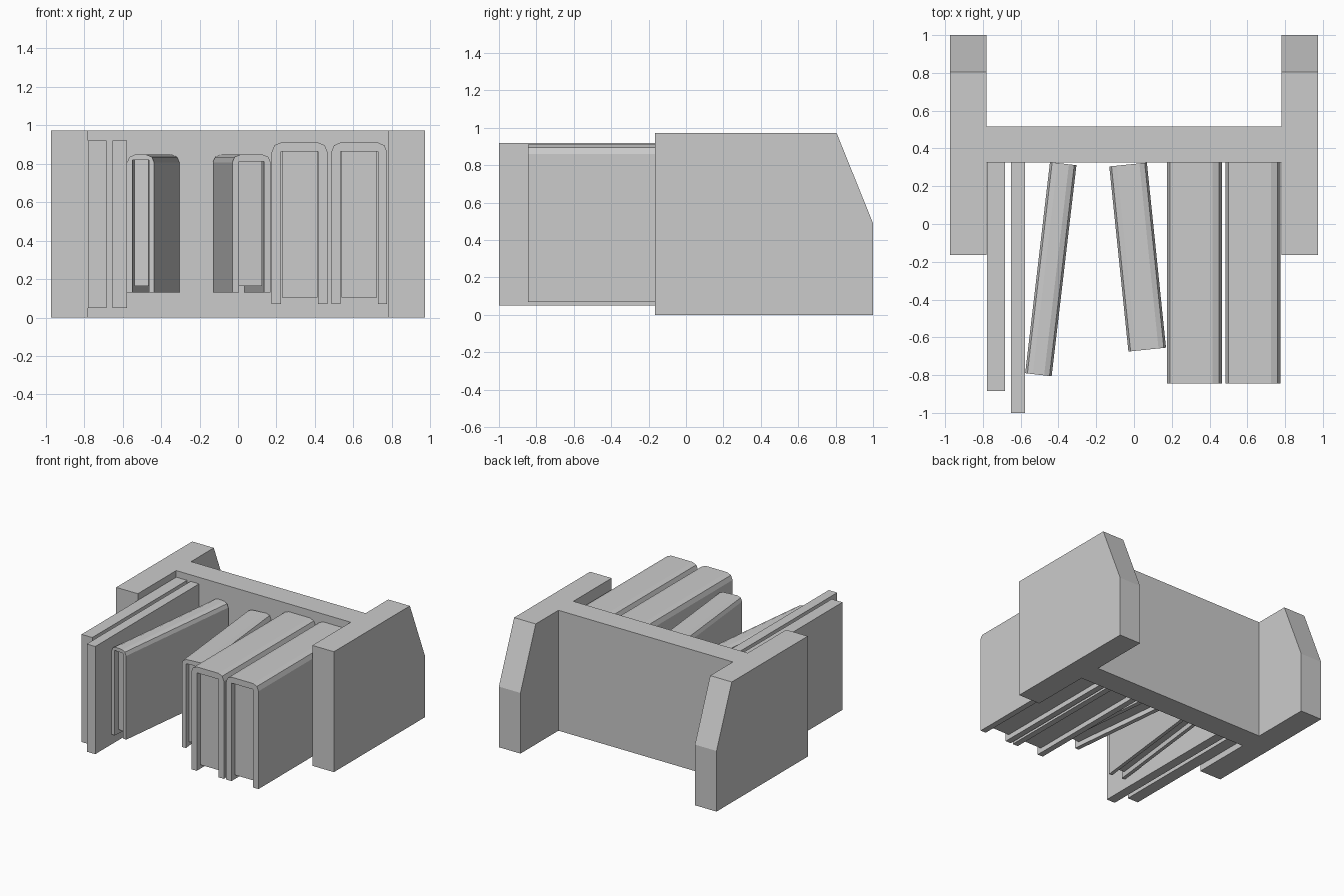
import bpy, bmesh, math
from mathutils import Vector, Matrix

if "Cube" in bpy.data.objects:
    bpy.data.objects.remove(bpy.data.objects["Cube"])


def finish(bm, name):
    bmesh.ops.recalc_face_normals(bm, faces=bm.faces)
    me = bpy.data.meshes.new(name)
    bm.to_mesh(me)
    bm.free()
    ob = bpy.data.objects.new(name, me)
    bpy.context.collection.objects.link(ob)
    return ob


def prism(points, direction):
    bm = bmesh.new()
    face = bm.faces.new([bm.verts.new(p) for p in points])
    ext = bmesh.ops.extrude_face_region(bm, geom=[face])
    verts = [g for g in ext["geom"] if isinstance(g, bmesh.types.BMVert)]
    bmesh.ops.translate(bm, verts=verts, vec=direction)
    return bm


def box(name, x0, x1, y0, y1, z0, z1):
    pts = [(x0, y0, z0), (x1, y0, z0), (x1, y1, z0), (x0, y1, z0)]
    return finish(prism(pts, (0, 0, z1 - z0)), name)


def book(name, front, angle, width, length, z0, z1, t, r, page_z0):
    """Cover folded over the top (rounded spine) around a recessed page block."""
    w = width / 2
    half = []
    for i in range(3):
        a = math.radians(45 * i)
        half.append((w - r + r * math.cos(a), z1 - r + r * math.sin(a)))
    outer = [(w, z0)] + half + [(-x, z) for x, z in reversed(half)] + [(-w, z0)]
    i = w - t
    inner = [(-i, z0), (-i, z1 - t), (i, z1 - t), (i, z0)]
    cover = finish(prism([(x, 0, z) for x, z in outer + inner], (0, length, 0)),
                   name + "_cover")
    g = i - 0.005
    pages = box(name + "_pages", -g, g, 0.04, length - 0.02, page_z0, z1 - t)
    for ob in (cover, pages):
        ob.data.transform(Matrix.Translation((*front, 0))
                          @ Matrix.Rotation(math.radians(angle), 4, 'Z'))


# H-shaped stand: two side panels joined by a cross wall
right = [(0.78, 0.325), (0.78, -0.165), (0.973, -0.165), (0.973, 1.0), (0.78, 1.0), (0.78, 0.515)]
left = [(-x, y) for x, y in reversed(right)]
bm = prism([(x, y, 0) for x, y in right + left], (0, 0, 0.973))

# Sloped upper rear corners of the side panels
cut = bmesh.ops.bisect_plane(bm, geom=bm.verts[:] + bm.edges[:] + bm.faces[:],
                             plane_co=(0, 1.0, 0.49),
                             plane_no=Vector((0, 0.483, 0.195)).normalized(),
                             clear_outer=True)
edges = [e for e in cut["geom_cut"] if isinstance(e, bmesh.types.BMEdge)]
bmesh.ops.holes_fill(bm, edges=edges, sides=0)
finish(bm, "stand")

# Thin upright boards
box("thin_board_outer", -0.779, -0.683, -0.885, 0.325, 0.05, 0.92)
box("thin_board_inner", -0.652, -0.576, -1.0, 0.325, 0.05, 0.92)

# Leaning small books
book("leaning_book_left", (-0.506, -0.798), -6.7, 0.141, 1.125, 0.13, 0.846, 0.028, 0.04, 0.165)
book("leaning_book_right", (0.07, -0.665), 5.9, 0.2, 0.985, 0.13, 0.846, 0.035, 0.04, 0.165)

# Straight thick books
for k, x in enumerate((0.32, 0.63)):
    book(f"thick_book_{k + 1}", (x, -0.845), 0, 0.29, 1.17, 0.07, 0.91, 0.048, 0.05, 0.105)
